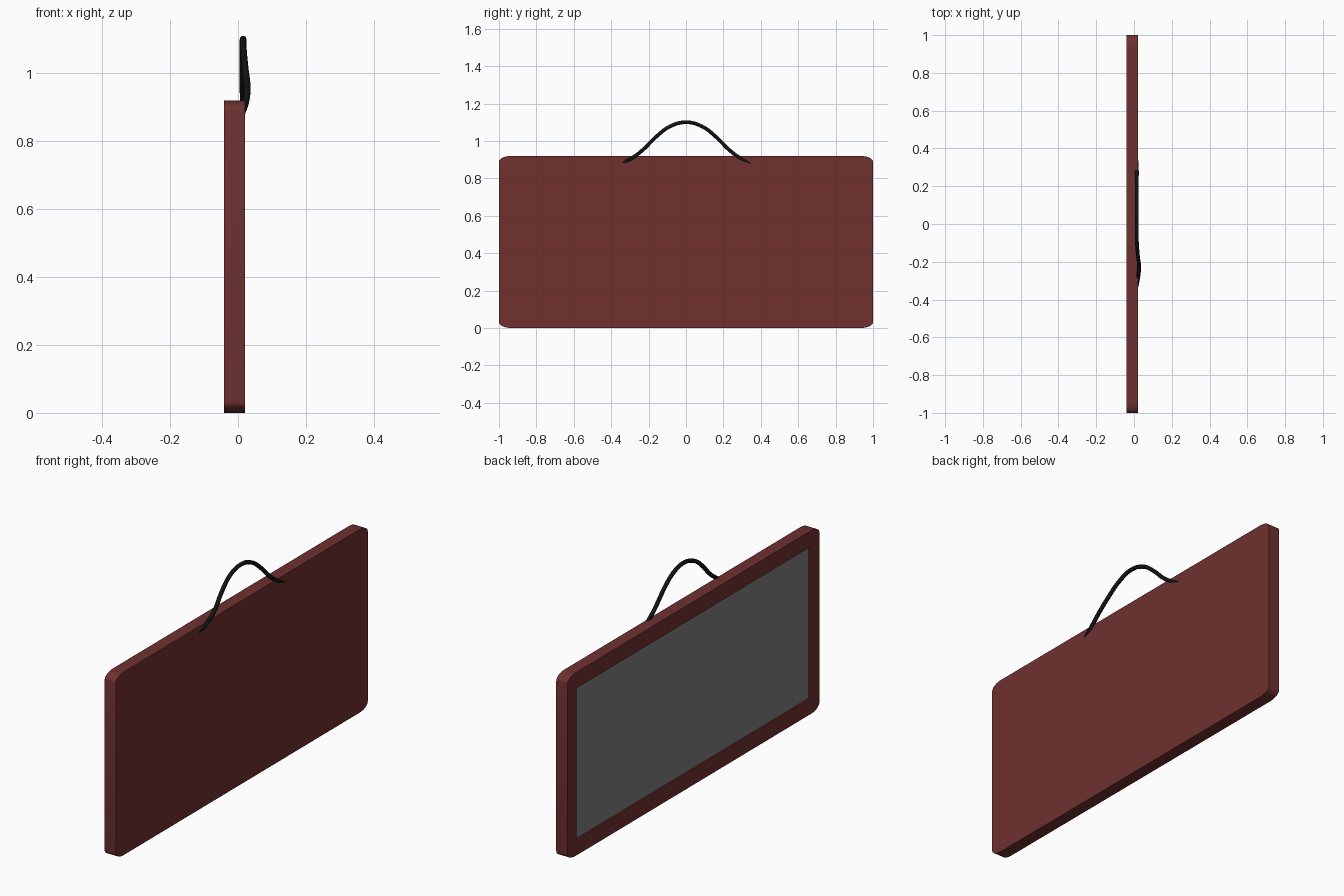
import bpy, bmesh, math
from mathutils import Matrix, Vector

if "Cube" in bpy.data.objects:
    bpy.data.objects.remove(bpy.data.objects["Cube"])


def material(name, rgb):
    m = bpy.data.materials.new(name)
    m.diffuse_color = (*rgb, 1)
    m.use_nodes = True
    m.node_tree.nodes["Principled BSDF"].inputs["Base Color"].default_value = m.diffuse_color
    return m


def mesh_object(name, bm, mat=None):
    bmesh.ops.recalc_face_normals(bm, faces=bm.faces)
    me = bpy.data.meshes.new(name)
    bm.to_mesh(me)
    bm.free()
    ob = bpy.data.objects.new(name, me)
    bpy.context.collection.objects.link(ob)
    if mat:
        me.materials.append(mat)
    return ob


def box(name, lo, hi, mat=None):
    lo, hi = Vector(lo), Vector(hi)
    bm = bmesh.new()
    bmesh.ops.create_cube(bm, size=1, matrix=Matrix.Translation((lo + hi) / 2)
                          @ Matrix.Diagonal((*(hi - lo), 1)))
    return mesh_object(name, bm, mat)


def activate(ob):
    bpy.ops.object.select_all(action='DESELECT')
    ob.select_set(True)
    bpy.context.view_layer.objects.active = ob


wood = material("red_brown", (0.16, 0.03, 0.03))
slate = material("slate_grey", (0.21, 0.21, 0.21))
black = material("black", (0.006, 0.006, 0.006))

X0, X1, H = -0.041, 0.021, 0.92
RY, RZ, SEG = 0.065, 0.032, 8

# Frame: rounded slab, corners slightly stretched sideways
bm = bmesh.new()
outline = []
for q, (sy, sz) in enumerate([(1, 1), (-1, 1), (-1, -1), (1, -1)]):
    for i in range(SEG + 1):
        a = math.pi / 2 * (q + i / SEG)
        outline.append(bm.verts.new((X0, sy * (1 - RY) + RY * math.cos(a),
                                     H / 2 + sz * (H / 2 - RZ) + RZ * math.sin(a))))
face = bm.faces.new(outline)
ext = bmesh.ops.extrude_face_region(bm, geom=[face], use_keep_orig=True)
bmesh.ops.translate(bm, vec=(X1 - X0, 0, 0),
                    verts=[g for g in ext["geom"] if isinstance(g, bmesh.types.BMVert)])
frame = mesh_object("frame", bm, wood)

# Rectangular recess in the board side
RIM_Y, RIM_Z = 0.074, 0.08
cutter = box("recess_cutter", (X0 - 0.05, RIM_Y - 1, RIM_Z),
             (X0 + 0.014, 1 - RIM_Y, H - RIM_Z), wood)
cutter.hide_render = True
cut = frame.modifiers.new("recess", 'BOOLEAN')
cut.operation, cut.solver, cut.object = 'DIFFERENCE', 'EXACT', cutter
activate(frame)
bpy.ops.object.modifier_apply(modifier="recess")
bpy.data.objects.remove(cutter)
activate(frame)
bpy.ops.object.shade_smooth_by_angle(angle=math.radians(30))

# Writing panel seated in the recess
box("writing_panel", (X0 + 0.008, RIM_Y - 1, RIM_Z),
    (X0 + 0.014, 1 - RIM_Y, H - RIM_Z), slate)

# Hanging cord: arch whose ends sink into the rear face
path = [(0.010, -0.345, 0.882), (0.021, -0.29, 0.908), (0.027, -0.23, 0.953),
        (0.020, -0.16, 1.022), (0.015, -0.085, 1.078), (0.015, 0, 1.10),
        (0.015, 0.085, 1.078), (0.015, 0.16, 1.022), (0.015, 0.23, 0.953),
        (0.015, 0.29, 0.908), (0.012, 0.345, 0.882)]
cu = bpy.data.curves.new("hanging_cord", 'CURVE')
cu.dimensions = '3D'
cu.bevel_depth = 0.010
cu.bevel_resolution = 3
cu.use_fill_caps = True
cu.resolution_u = 6
sp = cu.splines.new('BEZIER')
sp.bezier_points.add(len(path) - 1)
for p, co in zip(sp.bezier_points, path):
    p.co = co
    p.handle_left_type = p.handle_right_type = 'AUTO'
cu.materials.append(black)
cord = bpy.data.objects.new("hanging_cord", cu)
bpy.context.collection.objects.link(cord)
activate(cord)
bpy.ops.object.convert(target='MESH')
bpy.ops.object.shade_smooth_by_angle(angle=math.radians(50))
